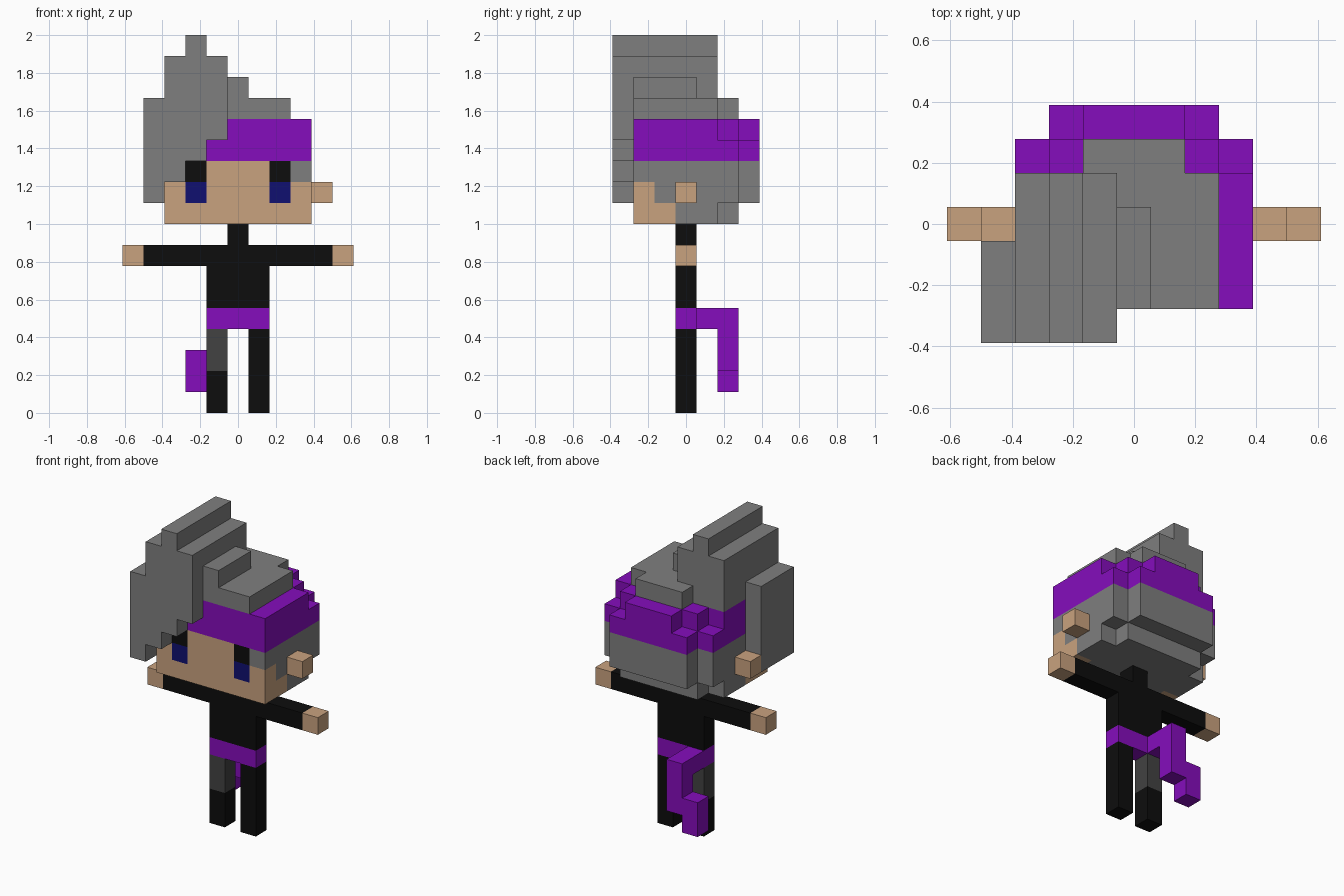
import bpy, bmesh
from mathutils import Vector

if "Cube" in bpy.data.objects:
    bpy.data.objects.remove(bpy.data.objects["Cube"])

U = 1 / 9  # edge of one cube; the figure is 18 cubes tall

COLOURS = {
    "hair_grey": (0.212, 0.212, 0.212),
    "band_purple": (0.235, 0.004, 0.503),
    "skin": (0.584, 0.362, 0.212),
    "cloth_black": (0.004, 0.004, 0.004),
    "eye_blue": (0.005, 0.005, 0.162),
    "wrap_dark_grey": (0.054, 0.054, 0.054),
}
mats = {}
for name, rgb in COLOURS.items():
    mats[name] = bpy.data.materials.new(name)
    mats[name].diffuse_color = (*rgb, 1)

cells = {}        # cube position -> part name, later boxes overwrite earlier ones
part_colour = {}


def part(name, colour, *boxes, mirror=False):
    """Fill inclusive cube ranges (x0, x1, y0, y1, z0, z1) with one part."""
    part_colour[name] = colour
    for x0, x1, y0, y1, z0, z1 in boxes:
        for x in range(x0, x1 + 1):
            for y in range(y0, y1 + 1):
                for z in range(z0, z1 + 1):
                    cells[x, y, z] = name
                    if mirror:
                        cells[-x, y, z] = name


# Body
part("legs", "cloth_black", (1, 1, 0, 0, 0, 3), mirror=True)
part("leg_wrap", "wrap_dark_grey", (-1, -1, 0, 0, 2, 3))
part("torso_and_arms", "cloth_black",
     (-1, 1, 0, 0, 5, 7), (-4, 4, 0, 0, 7, 7), (0, 0, 0, 0, 8, 8))
part("hands", "skin", (5, 5, 0, 0, 7, 7), mirror=True)

# Belt with the hanging sash behind
part("belt", "band_purple", (-1, 1, 0, 0, 4, 4))
part("sash", "band_purple", (-1, -1, 1, 1, 4, 4),
     (-1, -1, 2, 2, 2, 4), (-2, -2, 2, 2, 1, 2))

# Head: lower hair, then face, eyes and ears
part("lower_hair", "hair_grey", (-3, 3, -2, 1, 9, 11), (-2, 2, 2, 2, 9, 9),
     (-3, 3, 2, 2, 10, 11), (-2, 2, 3, 3, 10, 11))
part("face", "skin", (-3, 3, -2, -2, 9, 10), (-1, 1, -2, -2, 11, 11))
part("cheeks", "skin", (3, 3, -1, -1, 9, 9), mirror=True)
part("eyes_upper", "cloth_black", (2, 2, -2, -2, 11, 11), mirror=True)
part("eyes_lower", "eye_blue", (2, 2, -2, -2, 10, 10), mirror=True)
part("ears", "skin", (4, 4, 0, 0, 10, 10), mirror=True)

# Headband with stepped back corners
part("headband", "band_purple", (-3, 3, -2, 1, 12, 13), (-3, 3, 2, 2, 12, 12),
     (-2, 2, 2, 2, 13, 13), (-2, 2, 3, 3, 12, 12), (-1, 1, 3, 3, 13, 13))

# Crown of hair and the big side sweep
part("crown_hair", "hair_grey", (-3, 2, -2, 1, 14, 14), (-1, 1, 2, 2, 14, 14),
     (0, 0, -2, 0, 15, 15))
part("side_sweep", "hair_grey", (-3, -1, -2, 1, 14, 16), (-2, -2, -2, 1, 17, 17),
     (-4, -4, -3, -1, 10, 14), (-3, -3, -3, -3, 11, 16),
     (-2, -2, -3, -3, 12, 17), (-1, -1, -3, -3, 13, 16))

# Skin every part with only its exposed faces, then merge flat areas
for name, colour in part_colour.items():
    bm = bmesh.new()
    verts = {}
    for pos in [p for p, n in cells.items() if n == name]:
        for axis in range(3):
            for sign in (1, -1):
                normal = Vector((0, 0, 0))
                normal[axis] = sign
                if tuple(int(a + b) for a, b in zip(pos, normal)) in cells:
                    continue
                u, v = Vector((0, 0, 0)), Vector((0, 0, 0))
                u[(axis + 1) % 3] = 1
                v[(axis + 2) % 3] = sign
                corners = []
                for a, b in ((-1, -1), (1, -1), (1, 1), (-1, 1)):
                    p = Vector(pos) * 2 + normal + u * a + v * b
                    key = tuple(round(c) for c in p)
                    if key not in verts:
                        verts[key] = bm.verts.new((p + Vector((0, 0, 1))) * U / 2)
                    corners.append(verts[key])
                bm.faces.new(corners)
    bmesh.ops.dissolve_limit(bm, angle_limit=0.01, verts=bm.verts[:], edges=bm.edges[:])
    mesh = bpy.data.meshes.new(name)
    bm.to_mesh(mesh)
    bm.free()
    mesh.materials.append(mats[colour])
    bpy.context.collection.objects.link(bpy.data.objects.new(name, mesh))

for m in bpy.data.materials:
    if m.users and not m.is_grease_pencil:
        m.use_nodes = True
        m.node_tree.nodes["Principled BSDF"].inputs["Base Color"].default_value = m.diffuse_color
